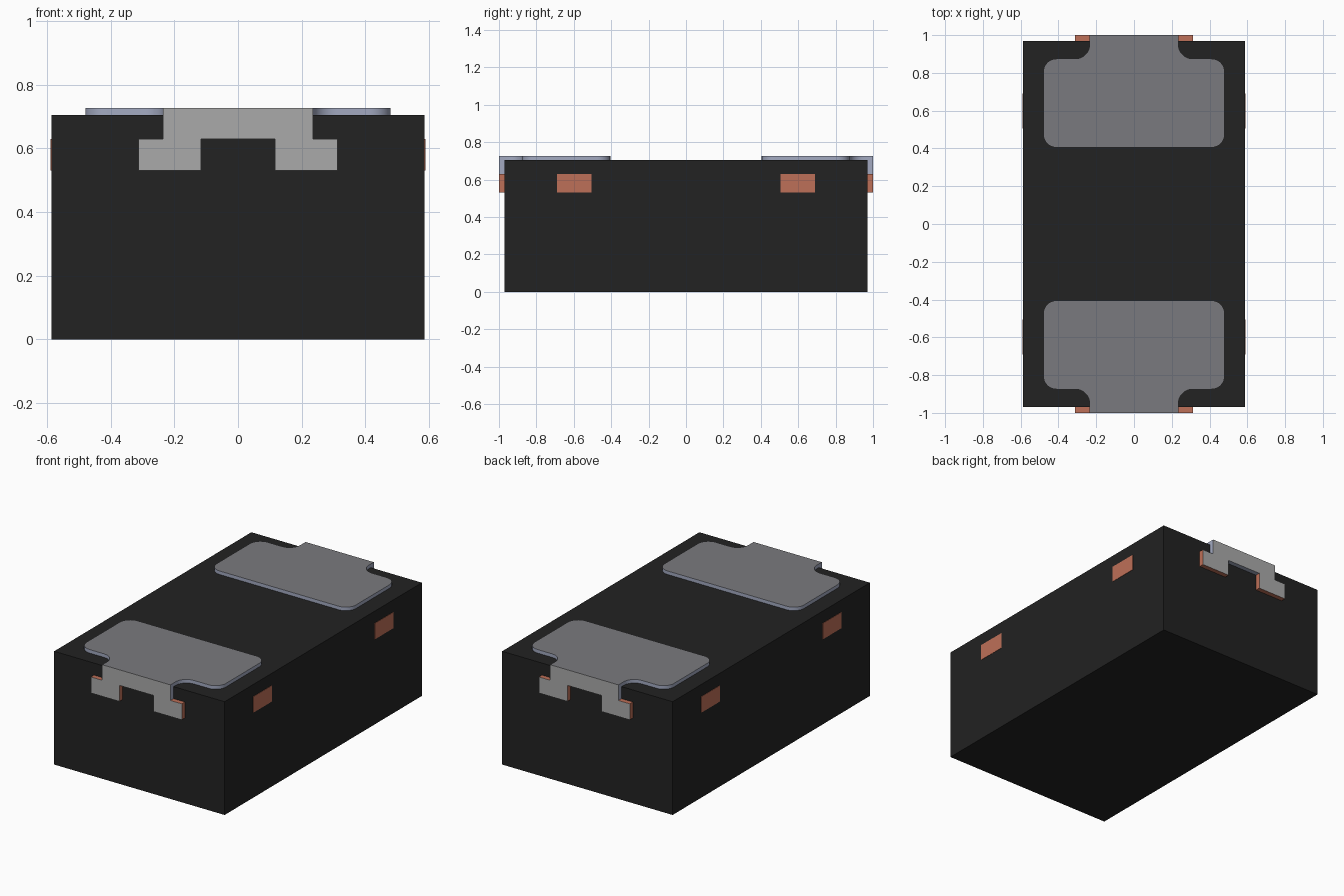
import bpy, bmesh, math
from mathutils import Vector

cube = bpy.data.objects.get("Cube")
if cube:
    bpy.data.objects.remove(cube, do_unlink=True)


def srgb(*rgb):
    return tuple(((c / 255 + 0.055) / 1.055) ** 2.4 for c in rgb) + (1.0,)


def material(name, color):
    m = bpy.data.materials.new(name)
    m.use_nodes = True
    m.diffuse_color = color
    m.node_tree.nodes["Principled BSDF"].inputs["Base Color"].default_value = color
    return m


BLACK = material("black plastic", srgb(34, 34, 34))
COPPER = material("copper", srgb(190, 112, 88))
TOP_GREY = material("pad grey", srgb(122, 122, 126))
END_GREY = material("end grey", srgb(170, 170, 170))
EDGE = material("pale blue edge", srgb(163, 170, 193))


def prism(name, outline, depth, mats, rule=None, smooth=False):
    """Extrude a closed 3D outline along depth; rule picks each face's material."""
    bm = bmesh.new()
    face = bm.faces.new([bm.verts.new(p) for p in outline])
    ext = bmesh.ops.extrude_face_region(bm, geom=[face])
    moved = [v for v in ext["geom"] if isinstance(v, bmesh.types.BMVert)]
    bmesh.ops.translate(bm, verts=moved, vec=Vector(depth))
    if not any(f is face for f in bm.faces):
        bm.faces.new(bm.verts[:len(outline)])
    bmesh.ops.recalc_face_normals(bm, faces=bm.faces)
    bm.normal_update()
    if rule:
        for f in bm.faces:
            f.material_index = rule(f.normal, f.calc_center_median())
    mesh = bpy.data.meshes.new(name)
    bm.to_mesh(mesh)
    bm.free()
    for m in mats:
        mesh.materials.append(m)
    obj = bpy.data.objects.new(name, mesh)
    bpy.context.collection.objects.link(obj)
    if smooth:
        bpy.ops.object.select_all(action="DESELECT")
        obj.select_set(True)
        bpy.context.view_layer.objects.active = obj
        bpy.ops.object.shade_smooth_by_angle(angle=math.radians(30))
    return obj


def arc(cx, cy, r, a0, a1, n=8):
    angles = [math.radians(a0 + (a1 - a0) * i / n) for i in range(n + 1)]
    return [(cx + r * math.cos(a), cy + r * math.sin(a)) for a in angles]


# Main dimensions
BX, BY, BZ, TOP = 0.587, 0.97, 0.705, 0.727
FOOT_Z, STEM_Z = 0.53, 0.63

# Body block
prism("body", [(-BX, -BY, 0), (BX, -BY, 0), (BX, BY, 0), (-BX, BY, 0)],
      (0, 0, BZ), [BLACK])

# Half of the pad outline, from the inner edge out to the neck
half_pad = (arc(0.41, 0.475, 0.07, -90, 0) + arc(0.41, 0.805, 0.07, 0, 90)
            + arc(0.31, 0.95, 0.075, 270, 180) + [(0.235, BY)])
pad = half_pad + [(-x, y) for x, y in reversed(half_pad)]

# Half of the end tab profile: neck with a stepped foot
half_tab = [(0.235, TOP), (0.235, STEM_Z), (0.313, STEM_Z), (0.313, FOOT_Z),
            (0.117, FOOT_Z), (0.117, STEM_Z)]
tab = half_tab + [(-x, z) for x, z in reversed(half_tab)]


def pad_rule(n, c):
    return 0 if n.z > 0.5 else 1


def tab_rule(n, c):
    if abs(n.y) > 0.5:
        return 2                       # outer face
    if n.z > 0.5 and c.z > 0.7:
        return 0                       # top of the neck
    if c.z < 0.6 or n.z > 0.5:
        return 3                       # foot edges
    return 1                           # neck edges


for side, s in (("front", -1), ("back", 1)):
    prism(side + "_pad", [(x, s * y, BZ) for x, y in pad],
          (0, 0, TOP - BZ), [TOP_GREY, EDGE], pad_rule, smooth=True)
    prism(side + "_tab", [(x, s * BY, z) for x, z in tab],
          (0, s * 0.03, 0), [TOP_GREY, EDGE, END_GREY, COPPER], tab_rule)
    # Exposed lead ends on both long sides
    for hand, h in (("left", 1), ("right", -1)):
        y0, y1 = s * 0.505, s * 0.69
        prism(f"{side}_{hand}_lead_end",
              [(h * BX, y0, FOOT_Z), (h * BX, y1, FOOT_Z),
               (h * BX, y1, STEM_Z), (h * BX, y0, STEM_Z)],
              (h * 0.002, 0, 0), [COPPER])
